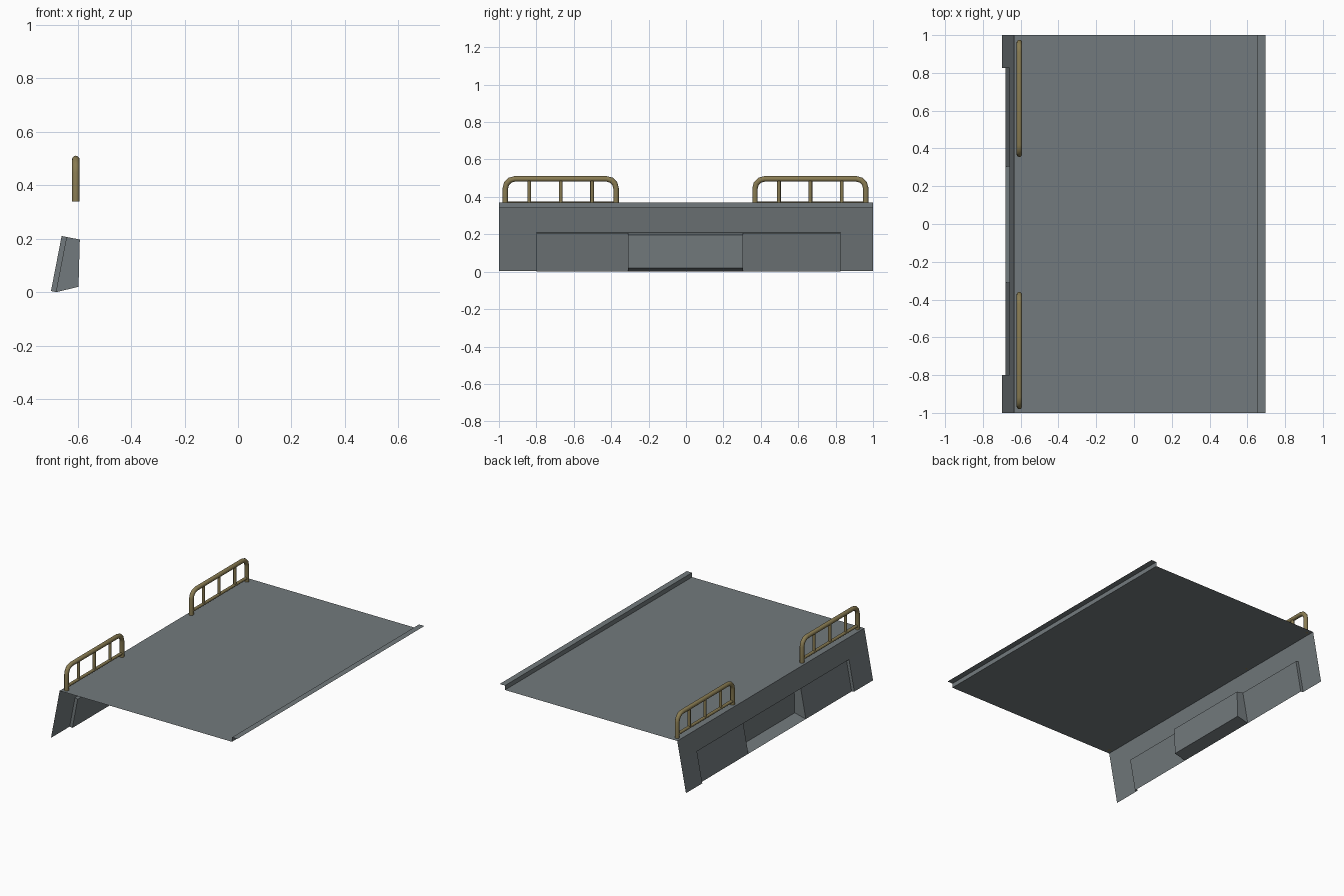
import bpy, bmesh, math
from mathutils import Vector

if "Cube" in bpy.data.objects:
    bpy.data.objects.remove(bpy.data.objects["Cube"])


def material(name, rgb):
    m = bpy.data.materials.new(name)
    m.diffuse_color = (*rgb, 1)
    m.use_nodes = True
    m.node_tree.nodes["Principled BSDF"].inputs["Base Color"].default_value = m.diffuse_color
    return m


GREY = material("grey metal", (0.17, 0.195, 0.205))
BRASS = material("olive brass", (0.25, 0.20, 0.085))


def finish(name, bm, mat):
    bmesh.ops.remove_doubles(bm, verts=bm.verts, dist=1e-5)
    me = bpy.data.meshes.new(name)
    bm.to_mesh(me)
    bm.free()
    me.materials.append(mat)
    ob = bpy.data.objects.new(name, me)
    bpy.context.collection.objects.link(ob)
    return ob


def strip(bm, profile, y0, y1):
    """Sheet made by sweeping an xz profile from y0 to y1."""
    for (xa, za), (xb, zb) in zip(profile, profile[1:]):
        quad = [(xa, y0, za), (xa, y1, za), (xb, y1, zb), (xb, y0, zb)]
        bm.faces.new([bm.verts.new(c) for c in quad])


def side(bm, outline, y, flip):
    """Flat end face; normal points to -y unless flipped."""
    f = bm.faces.new([bm.verts.new((x, y, z)) for x, z in outline])
    bm.normal_update()
    if (f.normal.y > 0) != flip:
        f.normal_flip()


# deck sheet with raised lip along the far edge
bm = bmesh.new()
strip(bm, [(-0.635, 0.34), (0.655, 0.34), (0.655, 0.37), (0.695, 0.37)], -1, 1)
bmesh.ops.reverse_faces(bm, faces=[f for f in bm.faces if f.normal.z < 0])
finish("deck_and_lip", bm, GREY)

# sloping side wall with a shallow recess and a deep central niche
TOP, MID, LOW = (-0.635, 0.34), (-0.66, 0.21), (-0.70, 0.004)
IN_TOP, IN_LOW = (-0.64, 0.206), (-0.68, 0.0)
DEEP_TOP, DEEP_LOW = (-0.592, 0.197), (-0.597, 0.02)
R0, R1, N0, N1 = -0.80, 0.825, -0.31, 0.305
bm = bmesh.new()
strip(bm, [LOW, MID, TOP], -1, R0)
strip(bm, [LOW, MID, TOP], R1, 1)
strip(bm, [MID, TOP], R0, R1)
strip(bm, [IN_LOW, IN_TOP, MID], R0, N0)
strip(bm, [IN_LOW, IN_TOP, MID], N1, R1)
strip(bm, [IN_LOW, DEEP_LOW, DEEP_TOP, IN_TOP, MID], N0, N1)
bm.normal_update()
# outward faces look to -x, the niche floor looks up, the ceilings look down
for f in bm.faces:
    n, c = f.normal, f.calc_center_median()
    floor = abs(n.z) > 0.7 and c.z < 0.1
    good = n.z > 0 if floor else n.x < 0 if abs(n.x) > 0.7 else n.z < 0
    if not good:
        f.normal_flip()
for y, flip in ((R0, True), (R1, False)):
    side(bm, [LOW, IN_LOW, IN_TOP, MID], y, flip)
for y, flip in ((N0, True), (N1, False)):
    side(bm, [IN_LOW, DEEP_LOW, DEEP_TOP, IN_TOP], y, flip)
finish("recessed_wall", bm, GREY)


def tube(name, pts, r, sides=12):
    """Round tube following a path in a plane of constant x."""
    bm = bmesh.new()
    pts = [Vector(p) for p in pts]
    rings = []
    for i, p in enumerate(pts):
        a = (p - pts[i - 1]).normalized() if i else None
        b = (pts[i + 1] - p).normalized() if i + 1 < len(pts) else None
        t = ((a or b) + (b or a)).normalized()
        widen = 1 / t.dot(a or b)
        across = t.cross(Vector((1, 0, 0))) * widen
        ring = []
        for k in range(sides):
            w = 2 * math.pi * k / sides
            ring.append(bm.verts.new(p + r * (Vector((1, 0, 0)) * math.cos(w) + across * math.sin(w))))
        rings.append(ring)
    for p, q in zip(rings, rings[1:]):
        for k in range(sides):
            j = (k + 1) % sides
            bm.faces.new([p[k], p[j], q[j], q[k]])
    bm.faces.new(rings[0])
    bm.faces.new(rings[-1])
    bmesh.ops.recalc_face_normals(bm, faces=bm.faces)
    ob = finish(name, bm, BRASS)
    bpy.ops.object.select_all(action='DESELECT')
    bpy.context.view_layer.objects.active = ob
    ob.select_set(True)
    bpy.ops.object.shade_smooth_by_angle(angle=math.radians(40))


# two guard rails: bent hoop, three posts and a low bar
X, ZT, HALF, BEND = -0.607, 0.496, 0.296, 0.05
for label, yc in (("front", -0.67), ("back", 0.665)):
    arc = [(HALF - BEND + BEND * math.cos(a), ZT - BEND + BEND * math.sin(a))
           for a in (math.pi / 2 * i / 3 for i in range(4))]
    half = [(HALF, 0.34)] + arc
    path = half + [(-y, z) for y, z in reversed(half)]
    tube(label + "_rail_hoop", [(X, yc + y, z) for y, z in path], 0.0145)
    for i in (-1, 0, 1):
        y = yc + 0.168 * i
        tube(f"{label}_rail_post_{i + 2}", [(X, y, 0.362), (X, y, ZT)], 0.01)
    tube(label + "_rail_low_bar", [(X, yc - HALF, 0.364), (X, yc + HALF, 0.364)], 0.01)
